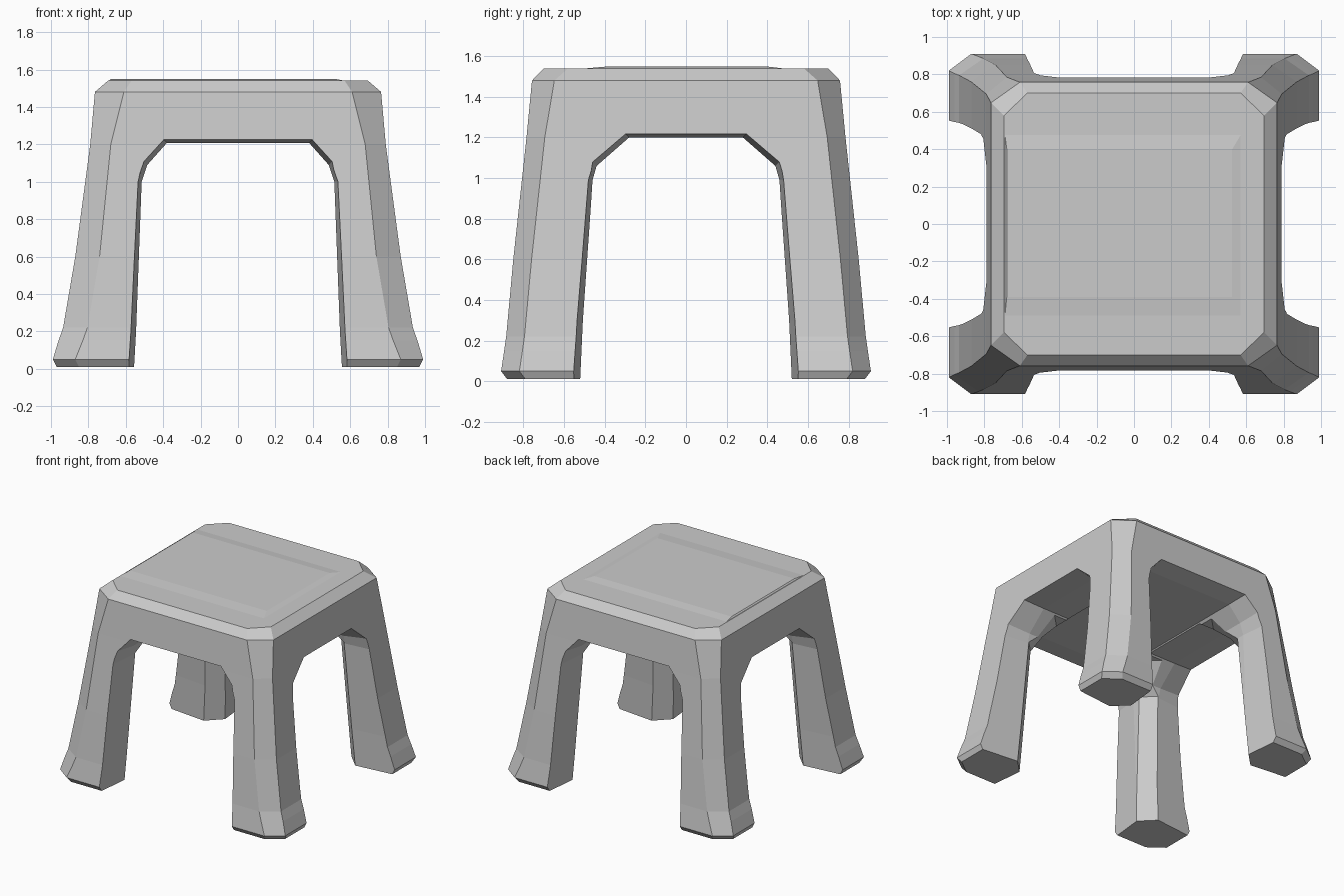
import bpy, bmesh

if "Cube" in bpy.data.objects:
    bpy.data.objects.remove(bpy.data.objects["Cube"])


def loft(name, rings):
    """Closed solid skinned through rings of equal point count."""
    bm = bmesh.new()
    loops = [[bm.verts.new(p) for p in ring] for ring in rings]
    n = len(loops[0])
    for a, b in zip(loops, loops[1:]):
        for i in range(n):
            j = (i + 1) % n
            bm.faces.new((a[i], a[j], b[j], b[i]))
    bm.faces.new(loops[0][::-1])
    bm.faces.new(loops[-1])
    bmesh.ops.recalc_face_normals(bm, faces=bm.faces)
    mesh = bpy.data.meshes.new(name)
    bm.to_mesh(mesh)
    bm.free()
    obj = bpy.data.objects.new(name, mesh)
    bpy.context.collection.objects.link(obj)
    return obj


def octagon(z, x, y, cx, cy):
    """Rectangle of half size x, y with corners cut by cx, cy."""
    return [(x, cy - y, z), (x, y - cy, z), (x - cx, y, z), (cx - x, y, z),
            (-x, y - cy, z), (-x, cy - y, z), (cx - x, -y, z), (x - cx, -y, z)]


def rectangle(z, x0, x1, y0, y1):
    return [(x0, y0, z), (x1, y0, z), (x1, y1, z), (x0, y1, z)]


def arch(name, half, along_x):
    """Tunnel cutter that flares slightly towards both open ends."""
    def ring(depth, flare):
        right = [(w + flare, z + (flare if z > 1 else 0)) for w, z in half]
        pts = right + [(-w, z) for w, z in reversed(right)]
        return [(depth, w, z) if along_x else (w, depth, z) for w, z in pts]
    return loft(name, [ring(-1.2, 0.06), ring(-0.62, 0.0),
                       ring(0.62, 0.0), ring(1.2, 0.06)])


# Stool shell: flared feet, tapering sides, rounded seat rim
stool = loft("stool_body", [
    octagon(0.01, 0.97, 0.88, 0.12, 0.09),
    octagon(0.05, 0.99, 0.91, 0.12, 0.09),
    octagon(0.15, 0.96, 0.895, 0.13, 0.09),
    octagon(0.22, 0.935, 0.885, 0.13, 0.09),
    octagon(0.60, 0.87, 0.85, 0.13, 0.09),
    octagon(1.20, 0.79, 0.785, 0.11, 0.09),
    octagon(1.48, 0.765, 0.758, 0.155, 0.11),
    octagon(1.54, 0.695, 0.70, 0.125, 0.12),
])

# Openings between the legs, and the cut inner corners of the legs
cutters = [
    arch("front_opening", [(0.56, -0.1), (0.545, 0.2), (0.515, 1.0),
                           (0.485, 1.09), (0.38, 1.208)], False),
    arch("side_opening", [(0.52, -0.1), (0.505, 0.3), (0.46, 0.99),
                          (0.44, 1.06), (0.28, 1.2)], True),
    loft("leg_corner_cut", [
        [(r, 0, z), (0, r, z), (-r, 0, z), (0, -r, z)]
        for z, r in ((-0.1, 1.2), (1.0, 1.07), (1.19, 0.8))]),
]
for cutter in cutters:
    cutter.hide_render = True
    mod = stool.modifiers.new(cutter.name, 'BOOLEAN')
    mod.operation = 'DIFFERENCE'
    mod.solver = 'EXACT'
    mod.object = cutter

# Bake the cuts and drop the helpers
bpy.context.view_layer.update()
graph = bpy.context.evaluated_depsgraph_get()
baked = bpy.data.meshes.new_from_object(stool.evaluated_get(graph))
stool.modifiers.clear()
stool.data = baked
for cutter in cutters:
    bpy.data.objects.remove(cutter)

# Shallow raised panel on the seat
panel = loft("seat_panel", [
    rectangle(1.535, -0.69, 0.57, -0.49, 0.475),
    rectangle(1.54, -0.69, 0.57, -0.49, 0.475),
    rectangle(1.549, -0.68, 0.525, -0.39, 0.40),
])

# Single grey plastic colour
grey = bpy.data.materials.new("grey_plastic")
grey.diffuse_color = (0.6, 0.6, 0.6, 1.0)
grey.use_nodes = True
grey.node_tree.nodes["Principled BSDF"].inputs["Base Color"].default_value = grey.diffuse_color
for obj in (stool, panel):
    obj.data.materials.clear()
    obj.data.materials.append(grey)
